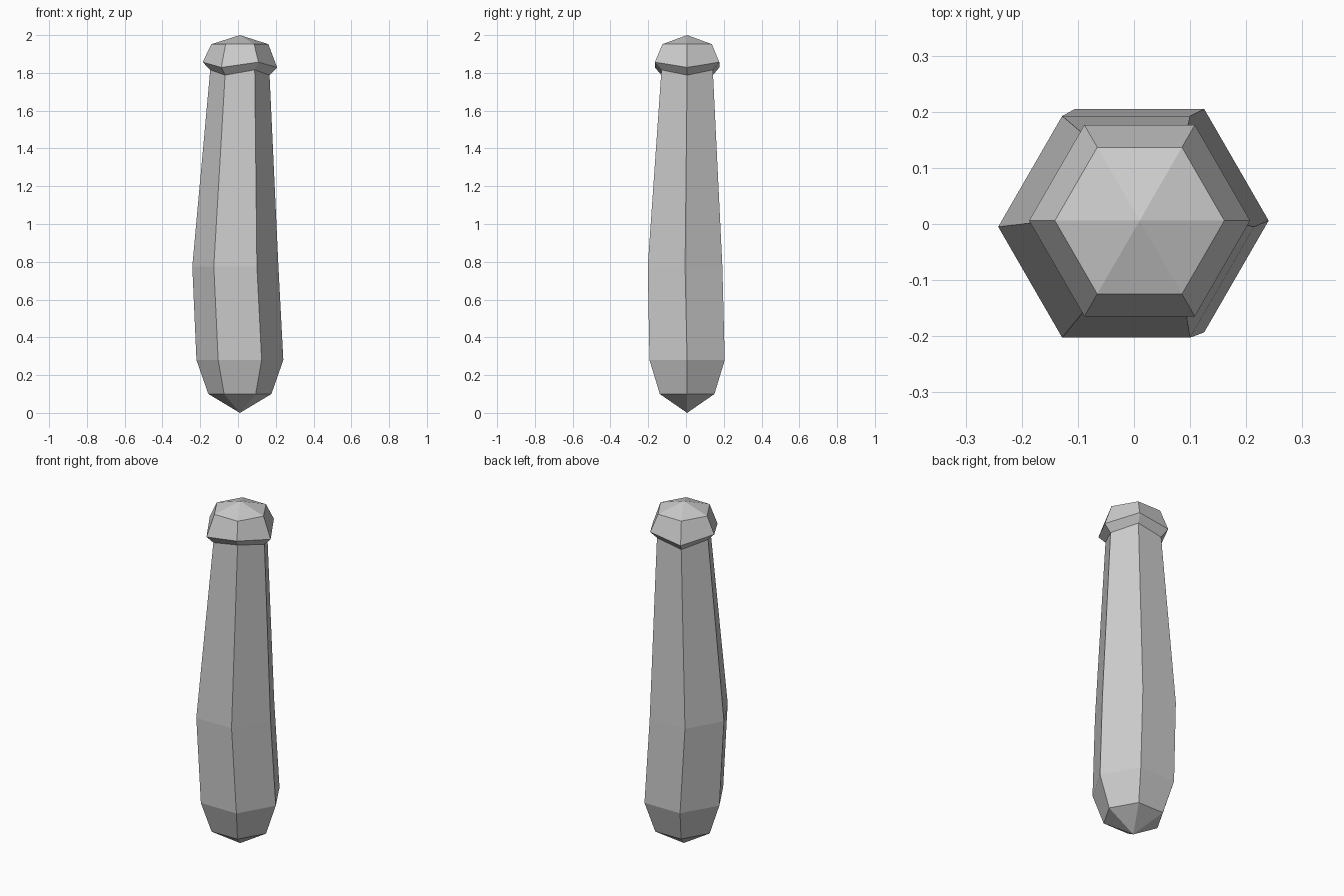
import bpy, bmesh
from math import cos, sin, radians

if "Cube" in bpy.data.objects:
    bpy.data.objects.remove(bpy.data.objects["Cube"])

# Shared axis of most rings; the bulge ring leans slightly off it
CX, CY = 0.01, 0.006


def ring(bm, z, r, cx=CX, cy=CY, wave=0.0):
    """Six-sided ring; wave lifts and drops alternate corners."""
    return [bm.verts.new((cx + r * cos(radians(60 * k)),
                          cy + r * sin(radians(60 * k)),
                          z + (wave if k % 2 else -wave))) for k in range(6)]


def faceted(name, rings, tip_z, tip_first):
    """Loft hexagonal rings (bottom to top) and close one end with a point."""
    bm = bmesh.new()
    loops = [ring(bm, **r) for r in rings]
    for a, b in zip(loops, loops[1:]):
        for k in range(6):
            n = (k + 1) % 6
            bm.faces.new((a[k], a[n], b[n], b[k]))
    tip = bm.verts.new((CX, CY, tip_z))
    end = loops[0] if tip_first else loops[-1]
    for k in range(6):
        n = (k + 1) % 6
        bm.faces.new((end[n], end[k], tip) if tip_first else (end[k], end[n], tip))
    mesh = bpy.data.meshes.new(name)
    bm.to_mesh(mesh)
    bm.free()
    obj = bpy.data.objects.new(name, mesh)
    bpy.context.collection.objects.link(obj)
    return obj


# Zigzag joint shared by both parts
neck = dict(z=1.802, r=0.157, wave=0.014)

# Long bent shaft with a pointed foot
faceted("shaft", [
    dict(z=0.10, r=0.167),
    dict(z=0.28, r=0.230),
    dict(z=0.775, r=0.228, cx=-0.014, cy=-0.005),
    neck,
], 0.0, True)

# Flared cap with a shallow pointed top
faceted("cap", [
    neck,
    dict(z=1.843, r=0.197, wave=0.014),
    dict(z=1.952, r=0.151),
], 2.0, False)
